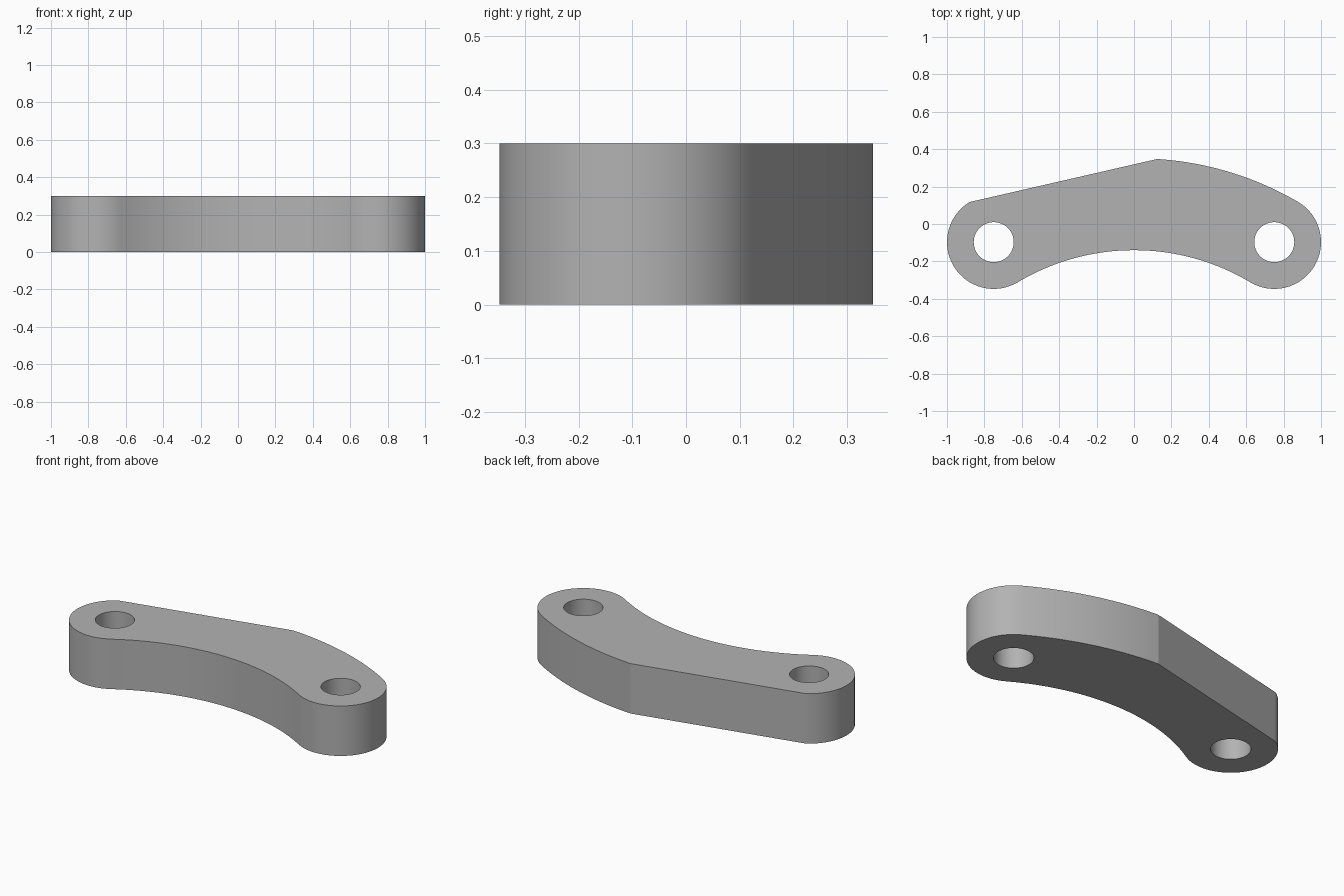
import bpy
import bmesh
from math import sin, cos, pi, atan2, hypot, radians, tau
from mathutils import Vector

cube = bpy.data.objects.get("Cube")
if cube:
    bpy.data.objects.remove(cube, do_unlink=True)

THICKNESS = 0.3
PIVOT_X, PIVOT_Y = 0.75, -0.097
END_R, HOLE_R = 0.25, 0.107
ARC_Y = -1.352                       # centre of the curved body
MID_R = hypot(PIVOT_X, PIVOT_Y - ARC_Y)
TILT = atan2(PIVOT_Y - ARC_Y, PIVOT_X)
CORNER = Vector((0.124, 0.3475))     # peak where the flat flank begins


def arc(cx, cy, r, a0, a1, steps):
    return [Vector((cx + r * cos(a0 + (a1 - a0) * i / steps),
                    cy + r * sin(a0 + (a1 - a0) * i / steps)))
            for i in range(steps + 1)]


def add_loop(bm, points):
    verts = [bm.verts.new((p.x, p.y, 0)) for p in points]
    for a, b in zip(verts, verts[1:] + verts[:1]):
        bm.edges.new((a, b))


# Outline: right end, back curve, flat flank, left end, inner curve
right_end = arc(PIVOT_X, PIVOT_Y, END_R, TILT - pi, TILT, 32)
left_end = arc(-PIVOT_X, PIVOT_Y, END_R, pi - TILT, tau - TILT, 32)
inner = arc(0, ARC_Y, MID_R - END_R, pi - TILT, TILT, 32)[1:-1]
start = right_end[-1]
corner_angle = atan2(CORNER.y - ARC_Y, CORNER.x)
corner_r = hypot(CORNER.x, CORNER.y - ARC_Y)
back = []
for i in range(1, 20):
    t = i / 20
    a = TILT + (corner_angle - TILT) * t
    r = MID_R + END_R + (corner_r - MID_R - END_R) * t
    back.append(Vector((r * cos(a), ARC_Y + r * sin(a))))
outline = right_end + back + [CORNER] + left_end + inner

# Flat plate with two pivot holes, extruded to thickness
bm = bmesh.new()
add_loop(bm, outline)
for side in (-1, 1):
    add_loop(bm, arc(side * PIVOT_X, PIVOT_Y, HOLE_R, 0, tau, 48)[:-1])
bmesh.ops.triangle_fill(bm, edges=bm.edges[:], use_beauty=True, normal=(0, 0, 1))
top = bmesh.ops.extrude_face_region(bm, geom=bm.faces[:], use_keep_orig=True)
bmesh.ops.translate(bm, vec=(0, 0, THICKNESS),
                    verts=[g for g in top["geom"] if isinstance(g, bmesh.types.BMVert)])
bmesh.ops.recalc_face_normals(bm, faces=bm.faces[:])
mesh = bpy.data.meshes.new("curved_link")
bm.to_mesh(mesh)
bm.free()

link = bpy.data.objects.new("curved_link", mesh)
bpy.context.collection.objects.link(link)

# Plain grey material
grey = bpy.data.materials.new("plain_grey")
grey.use_nodes = True
color = (0.45, 0.45, 0.45, 1)
grey.diffuse_color = color
grey.node_tree.nodes["Principled BSDF"].inputs["Base Color"].default_value = color
mesh.materials.append(grey)

# Smooth rounded walls, crisp rims and corner
bpy.ops.object.select_all(action="DESELECT")
link.select_set(True)
bpy.context.view_layer.objects.active = link
bpy.ops.object.shade_smooth_by_angle(angle=radians(14))
